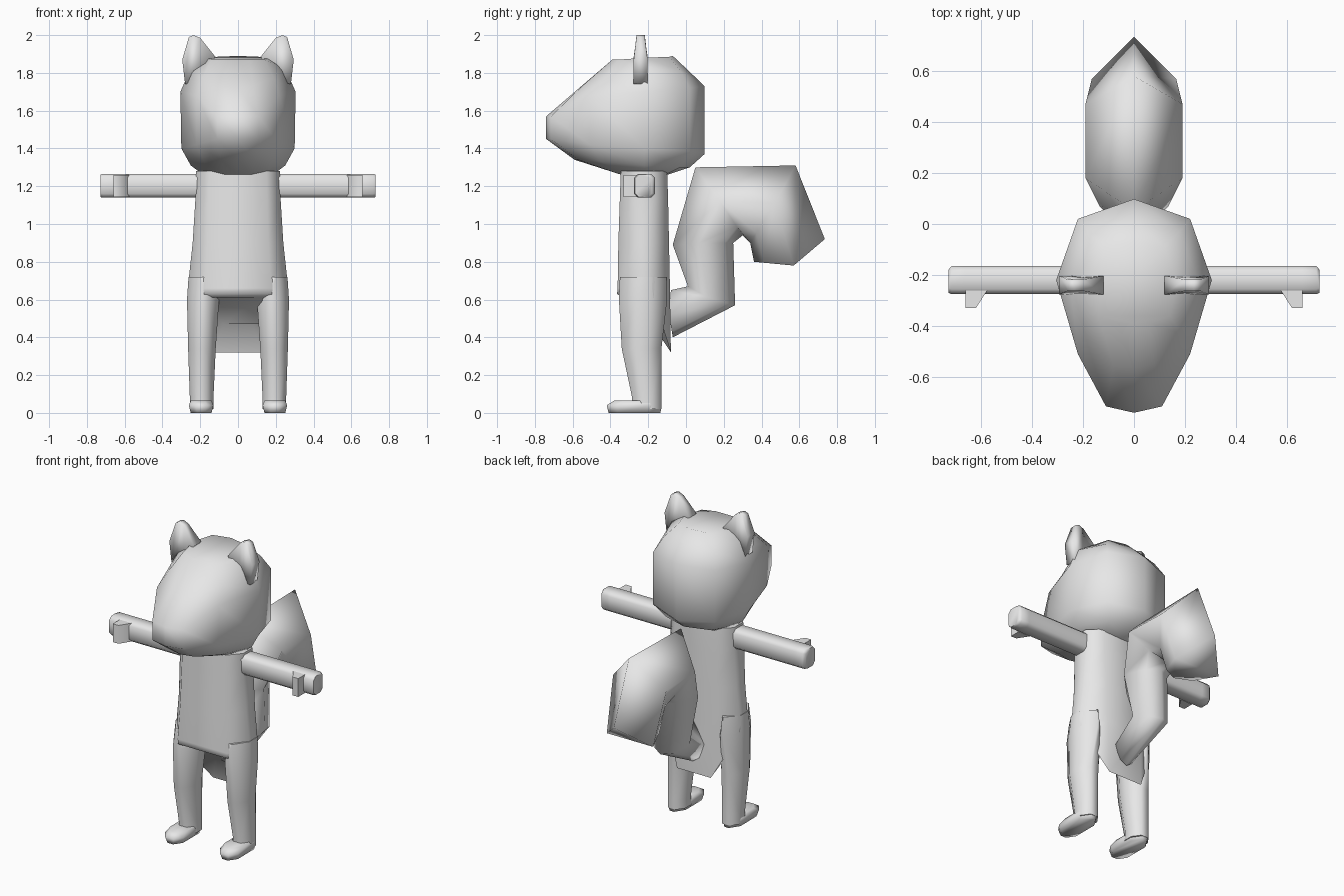
import bpy, bmesh, math
from mathutils import Vector

grey = bpy.data.materials.new("plain grey")
grey.diffuse_color = (0.8, 0.8, 0.8, 1)


def loft(name, rings, mirror=False, angle=80):
    """Skin a list of equal point rings and close both ends."""
    bm = bmesh.new()
    for sx in ((1, -1) if mirror else (1,)):
        loops = [[bm.verts.new((sx * x, y, z)) for x, y, z in r] for r in rings]
        n = len(rings[0])
        for a, b in zip(loops, loops[1:]):
            for i in range(n):
                j = (i + 1) % n
                bm.faces.new((a[i], a[j], b[j], b[i]))
        bm.faces.new(loops[0])
        bm.faces.new(loops[-1])
    bmesh.ops.recalc_face_normals(bm, faces=bm.faces)
    me = bpy.data.meshes.new(name)
    bm.to_mesh(me)
    bm.free()
    me.materials.append(grey)
    ob = bpy.data.objects.new(name, me)
    bpy.context.collection.objects.link(ob)
    bpy.ops.object.select_all(action='DESELECT')
    ob.select_set(True)
    bpy.context.view_layer.objects.active = ob
    bpy.ops.object.shade_smooth_by_angle(angle=math.radians(angle))
    return ob


def symmetric(half):
    """Close a half ring whose first and last points lie on x = 0."""
    return half + [(-x, y, z) for x, y, z in reversed(half[1:-1])]


def octagon(x0, x1, y0, y1, z, front, back=None):
    """Rectangle with cut corners; front and back are (x cut, y cut)."""
    (fx, fy), (bx, by) = front, back or front
    return [(x0 + fx, y0, z), (x1 - fx, y0, z), (x1, y0 + fy, z), (x1, y1 - by, z),
            (x1 - bx, y1, z), (x0 + bx, y1, z), (x0, y1 - by, z), (x0, y0 + fy, z)]


# head: rings from chin to crown, each running back to snout
loft("head", [symmetric(h) for h in (
    [(0, -.10, 1.26), (.13, -.11, 1.26), (.19, -.22, 1.265), (.15, -.30, 1.265),
     (.07, -.34, 1.26), (0, -.34, 1.26)],
    [(0, .02, 1.30), (.16, -.03, 1.30), (.25, -.22, 1.31), (.18, -.45, 1.33),
     (.09, -.57, 1.34), (0, -.59, 1.34)],
    [(0, .098, 1.37), (.22, .02, 1.385), (.30, -.22, 1.40), (.22, -.51, 1.42),
     (.11, -.715, 1.45), (0, -.74, 1.45)],
    [(0, .098, 1.73), (.22, .02, 1.72), (.305, -.22, 1.70), (.22, -.51, 1.68),
     (.11, -.715, 1.57), (0, -.74, 1.57)],
    [(0, .015, 1.81), (.18, -.03, 1.81), (.25, -.22, 1.825), (.19, -.43, 1.77),
     (.08, -.55, 1.73), (0, -.565, 1.72)],
    [(0, -.07, 1.89), (.12, -.09, 1.885), (.165, -.22, 1.88), (.14, -.36, 1.87),
     (.06, -.39, 1.87), (0, -.39, 1.87)])])

# ears: front outline with a thinner tip
outline = [(.12, 1.885), (.20, 1.985), (.235, 2.0), (.26, 1.99), (.295, 1.87),
           (.28, 1.74), (.20, 1.76)]
loft("ears", [[(x, -.24 + s * (.022 if z > 1.95 else .037), z) for x, z in outline]
              for s in (-1, 1)], mirror=True, angle=95)

# torso: back flap hangs low between the legs, underside hollowed
hem = [(x, y, .63 if y < -.33 else .60 if y < -.1 else .32)
       for x, y, z in octagon(-.26, .26, -.365, -.08, 0, (.09, .11), (.14, .09))]
hollow = [(x, y, .61 if y < -.2 else .47)
          for x, y, z in octagon(-.19, .19, -.33, -.11, 0, (.07, .07), (.11, .07))]
loft("torso", [hollow, hem,
               octagon(-.266, .266, -.362, -.085, .66, (.09, .11), (.14, .09)),
               octagon(-.24, .24, -.358, -.09, .90, (.08, .10), (.11, .08)),
               octagon(-.225, .225, -.35, -.095, 1.14, (.07, .08), (.08, .07)),
               octagon(-.222, .222, -.345, -.10, 1.28, (.07, .08), (.08, .07))])

# legs
loft("legs", [octagon(.13, .255, -.29, -.13, .02, (.035, .05)),
              octagon(.13, .255, -.285, -.13, .08, (.035, .05)),
              octagon(.118, .264, -.34, -.13, .34, (.045, .07)),
              octagon(.10, .27, -.355, -.10, .60, (.055, .09), (.075, .08)),
              octagon(.12, .262, -.35, -.10, .72, (.06, .09), (.075, .08))],
     mirror=True)

# feet
loft("feet", [octagon(.14, .25, -.41, -.135, 0, (.035, .05), (.04, .06)),
              octagon(.13, .26, -.42, -.13, .04, (.035, .05), (.04, .06)),
              octagon(.14, .25, -.38, -.135, .065, (.035, .05), (.04, .06))],
     mirror=True)


def arm_ring(x, y0, y1, z0, z1, c):
    return [(x, a, b) for a, b, _ in octagon(y0, y1, z0, z1, 0, (c, c))]


# arms
loft("arms", [arm_ring(.15, -.275, -.165, 1.14, 1.265, .02),
              arm_ring(.66, -.275, -.165, 1.14, 1.265, .02),
              arm_ring(.715, -.275, -.165, 1.14, 1.265, .02),
              arm_ring(.728, -.27, -.18, 1.142, 1.262, .02)], mirror=True, angle=60)

# thumbs: wedges on the front of the hands
loft("thumbs", [[(x, y, z) for x, y in ((.575, -.26), (.62, -.33), (.66, -.33), (.66, -.26))]
                for z in (1.142, 1.26)], mirror=True)

# tail: outer ridge, side point, inner ridge (y, z) and half width of each section
sections = [((-.08, .65), (-.09, .52), (-.07, .40), .07),
            ((.01, .67), (.12, .61), (.26, .57), .11),
            ((-.07, .89), (.07, .90), (.25, .90), .135),
            ((.05, 1.30), (.18, 1.12), (.30, .94), .19),
            ((.58, 1.31), (.47, 1.11), (.34, .90), .19),
            ((.735, .92), (.57, .78), (.36, .80), .165)]
rings = []
for a, s, b, w in sections:
    inner = Vector(s).lerp(Vector(b), .75)
    rings.append(symmetric([(0, *a), (w, *s), (w * .6, *inner), (0, *b)]))
loft("tail", rings, angle=95)
